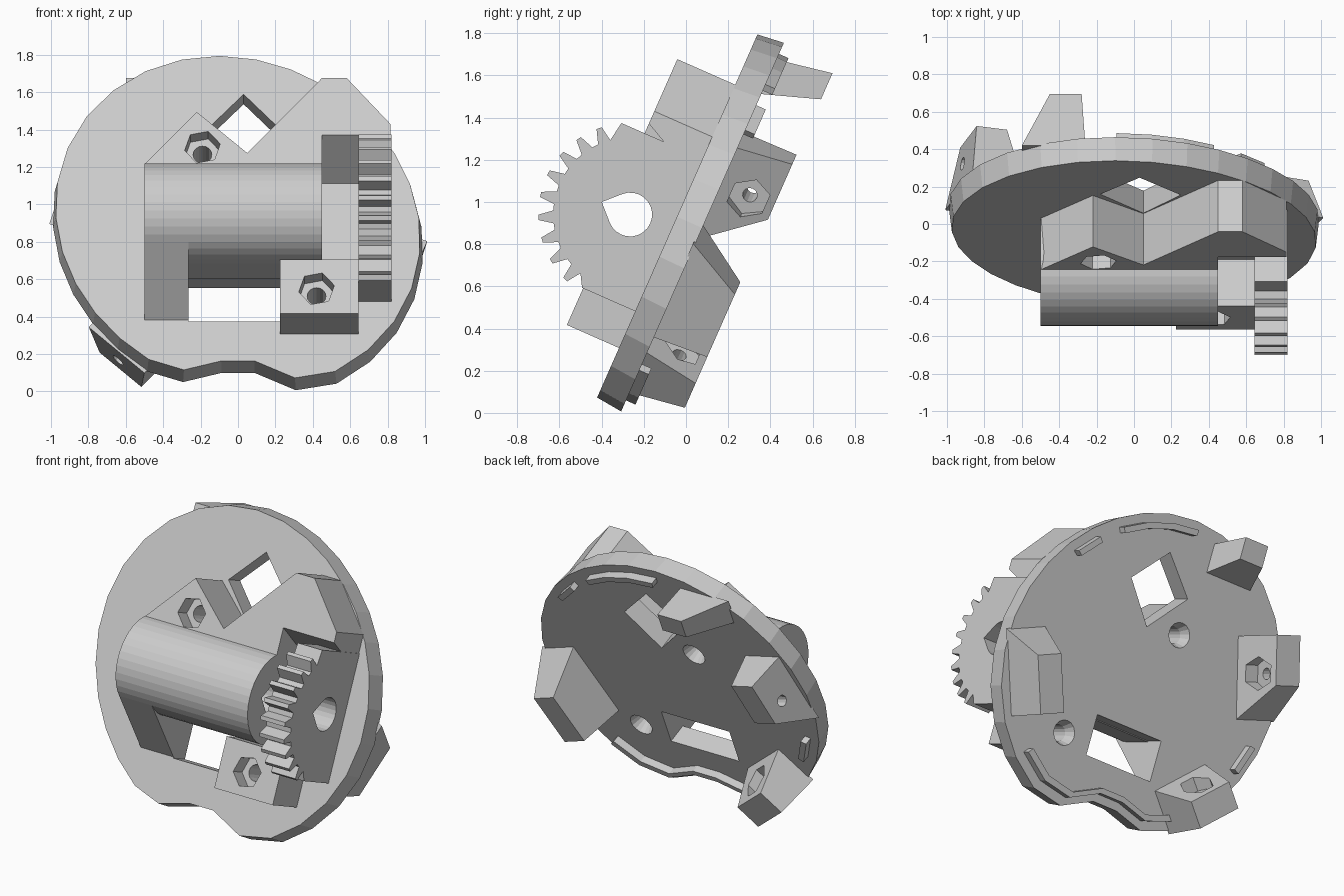
import bpy
import bmesh
from math import sin, cos, radians, pi, sqrt
from mathutils import Vector

if "Cube" in bpy.data.objects:
    bpy.data.objects.remove(bpy.data.objects["Cube"], do_unlink=True)

grey = bpy.data.materials.new("light grey plastic")
grey.use_nodes = True
grey.diffuse_color = (0.6, 0.6, 0.6, 1)
grey.node_tree.nodes["Principled BSDF"].inputs["Base Color"].default_value = (0.6, 0.6, 0.6, 1)

# Tilted frame of the disc: x across, v up the disc, w out of its front face
ORIGIN = Vector((0, -0.043, 0.93))
U = Vector((0, 0.404, 0.915))
W = Vector((0, -0.915, 0.404))


def local(x, v, w):
    return ORIGIN + Vector((x, 0, 0)) + U * v + W * w


def facing(p, q, d):
    return local(p, q, d)


def sideways(p, q, d):
    return local(d, p, q)


def finish(name, bm):
    bmesh.ops.recalc_face_normals(bm, faces=bm.faces[:])
    mesh = bpy.data.meshes.new(name)
    bm.to_mesh(mesh)
    bm.free()
    mesh.materials.append(grey)
    ob = bpy.data.objects.new(name, mesh)
    bpy.context.collection.objects.link(ob)
    return ob


def loft(name, near, far, d0, d1, place=facing):
    bm = bmesh.new()
    a = [bm.verts.new(place(p, q, d0)) for p, q in near]
    b = [bm.verts.new(place(p, q, d1)) for p, q in far]
    n = len(a)
    bm.faces.new(a)
    bm.faces.new(b[::-1])
    for i in range(n):
        j = (i + 1) % n
        bm.faces.new((a[i], a[j], b[j], b[i]))
    return finish(name, bm)


def prism(name, pts, d0, d1, place=facing):
    return loft(name, pts, pts, d0, d1, place)


def hull(name, points):
    bm = bmesh.new()
    for p in points:
        bm.verts.new(p)
    res = bmesh.ops.convex_hull(bm, input=bm.verts[:])
    loose = [v for v in bm.verts if not v.link_faces]
    bmesh.ops.delete(bm, geom=loose, context="VERTS")
    bmesh.ops.dissolve_limit(bm, angle_limit=0.02, verts=bm.verts[:], edges=bm.edges[:])
    return finish(name, bm)


def ring(cx, cy, r, n, turn=0):
    return [(cx + r * cos(turn + 2 * pi * i / n), cy + r * sin(turn + 2 * pi * i / n)) for i in range(n)]


def rect(x0, x1, y0, y1):
    return [(x0, y0), (x1, y0), (x1, y1), (x0, y1)]


def cut(ob, cutters):
    for c in cutters:
        m = ob.modifiers.new("cut", "BOOLEAN")
        m.operation, m.solver, m.object = "DIFFERENCE", "EXACT", c
    bpy.context.view_layer.update()
    graph = bpy.context.evaluated_depsgraph_get()
    mesh = bpy.data.meshes.new_from_object(ob.evaluated_get(graph))
    ob.modifiers.clear()
    ob.data = mesh


# Disc outline: slightly oval, with a shallow notch at the bottom
NOTCH = {252: 0.95, 264: 0.855, 276: 0.855, 288: 1.0}


def rim(deg, scale=1.0):
    a = radians(deg)
    r = 0.985 + 0.05 * cos(2 * a - 1.5 * pi) - 0.025 * cos(a - pi / 4) + 0.02 * cos(a + pi / 4)
    r = NOTCH.get(deg % 360, r) * scale
    return r * cos(a), r * sin(a)


BACK = -0.131
steps = range(0, 360, 12)
disc = loft("disc", [rim(d) for d in steps], [rim(d, 0.985) for d in steps], BACK, 0)

# Cutters: windows, screw holes, nut pockets, countersinks, shaft bore
window = prism("window_cutter", rect(-0.265, 0.225, -0.607, -0.355), -0.3, 0.1)
diamond = prism("diamond_cutter", [(0.03, 0.72), (-0.18, 0.5), (0.05, 0.25), (0.25, 0.49)], -0.3, 0.1)
cutters = [window, diamond]
front_cuts, disc_cuts = [], [window, diamond]
for x, v, top in ((-0.19, 0.279, 0.3), (0.42, -0.535, 0.27)):
    shaft = prism("screw_cutter", ring(x, v, 0.05, 16), -0.3, 0.5)
    pocket = prism("nut_cutter", ring(x, v, 0.097, 6, 0.2), top - 0.1, 0.5)
    sink = loft("countersink_cutter", ring(x, v, 0.085, 16), ring(x, v, 0.045, 16), BACK - 0.02, -0.06)
    front_cuts.append([shaft, pocket])
    disc_cuts += [shaft, sink]
    cutters += [shaft, pocket, sink]

CV, CW = -0.08, 0.207
drop = [(CV + 0.104 * cos(a), CW + 0.104 * sin(a)) for a in (radians(135 + 15 * i) for i in range(19))]
drop.append((CV, CW + 0.104 * sqrt(2)))
bore = prism("bore_cutter", drop, -1, 1.2, sideways)
cutters.append(bore)
cut(disc, disc_cuts)

# Barrel housing with its sloping foot
barrel_ring = ring(CV, CW, 0.28, 40)


def housing(name, x0, x1, feet):
    pts = [p for p in barrel_ring if p[1] > 0.0] + feet
    return hull(name, [sideways(p, q, x) for x in (x0, x1) for p, q in pts])


barrel = housing("barrel", -0.5, 0.45, [(-0.36, 0), (0.184, 0)])
cut(barrel, [bore] + front_cuts[0])
foot = housing("barrel_foot", -0.5, -0.265, [(-0.6, 0), (0.1, 0)])
cut(foot, [bore])

# Zigzag support above the barrel, and the undercut shoulder beside it
support = prism("upper_support", [(-0.5, 0.1), (0.45, 0.1), (0.45, 0.684), (0.05, 0.244),
                                  (-0.22, 0.484), (-0.5, 0.18)], 0, 0.3)
cut(support, front_cuts[0] + [bore])


def shoulder(low):
    return [(0.45, low), (0.815, low), (0.815, 0.414), (0.58, 0.684), (0.45, 0.684)]


loft("upper_shoulder", shoulder(0.2), shoulder(0.35), 0, 0.3)

# Lower nut block
block = prism("lower_block", rect(0.225, 0.645, -0.68, -0.365), 0, 0.27)
cut(block, front_cuts[1])

# Gear sector joined to the disc
profile = [(0.3, 0), (0.3, 0.42)]
for i in range(9):
    mid = 43.6 + 14.4 * i
    for off, r in ((-4.8, 0.365), (-1.7, 0.435), (1.7, 0.435), (4.8, 0.365)):
        a = radians(mid + off)
        profile.append((CV + r * cos(a), CW + r * sin(a)))
profile += [(-0.49, 0.275), (-0.49, 0)]
gear = prism("gear_sector", profile, 0.645, 0.82, sideways)
cut(gear, [bore])

# Thin ridges following the rim on the back
for first, last in ((36, 48), (60, 96), (192, 204), (240, 312)):
    arc = list(range(first, last + 1, 12))
    prism("back_ridge", [rim(d, 0.94) for d in arc] + [rim(d, 0.9) for d in arc[::-1]], BACK + 0.01, -0.18)


# Rear lugs, set radially round the rim
def lug(name, deg, base, tip, nut):
    a = radians(deg)

    def radial(t, w, r):
        return local(r * cos(a) - t * sin(a), r * sin(a) + t * cos(a), w)

    pts = [radial(t, BACK + 0.01, r) for t in base for r in (0.69, 0.97)]
    pts += [radial(t, -0.4, r) for t in tip for r in (0.78, 0.95)]
    ob = hull(name, pts)
    if nut:
        pocket = prism("lug_nut_cutter", ring(0, -0.275, 0.1, 6), 0.5, 0.8, radial)
        hole = prism("lug_screw_cutter", ring(0, -0.275, 0.035, 12), 0.5, 1.2, radial)
        cutters.extend((pocket, hole))
        cut(ob, [pocket, hole])


lug("right_lug", 163, (-0.22, 0.28), (-0.23, 0.07), True)
lug("lower_right_lug", 228, (-0.2, 0.2), (-0.14, 0.16), True)
lug("left_lug", -22, (-0.22, 0.3), (-0.21, 0.14), False)

# Top hook
hull("top_hook", [local(x, v, BACK + 0.01) for x in (-0.6, -0.26) for v in (0.69, 0.87)]
     + [local(x, v, -0.4) for x in (-0.45, -0.28) for v in (0.785, 0.92)])

for c in cutters:
    bpy.data.objects.remove(c, do_unlink=True)
